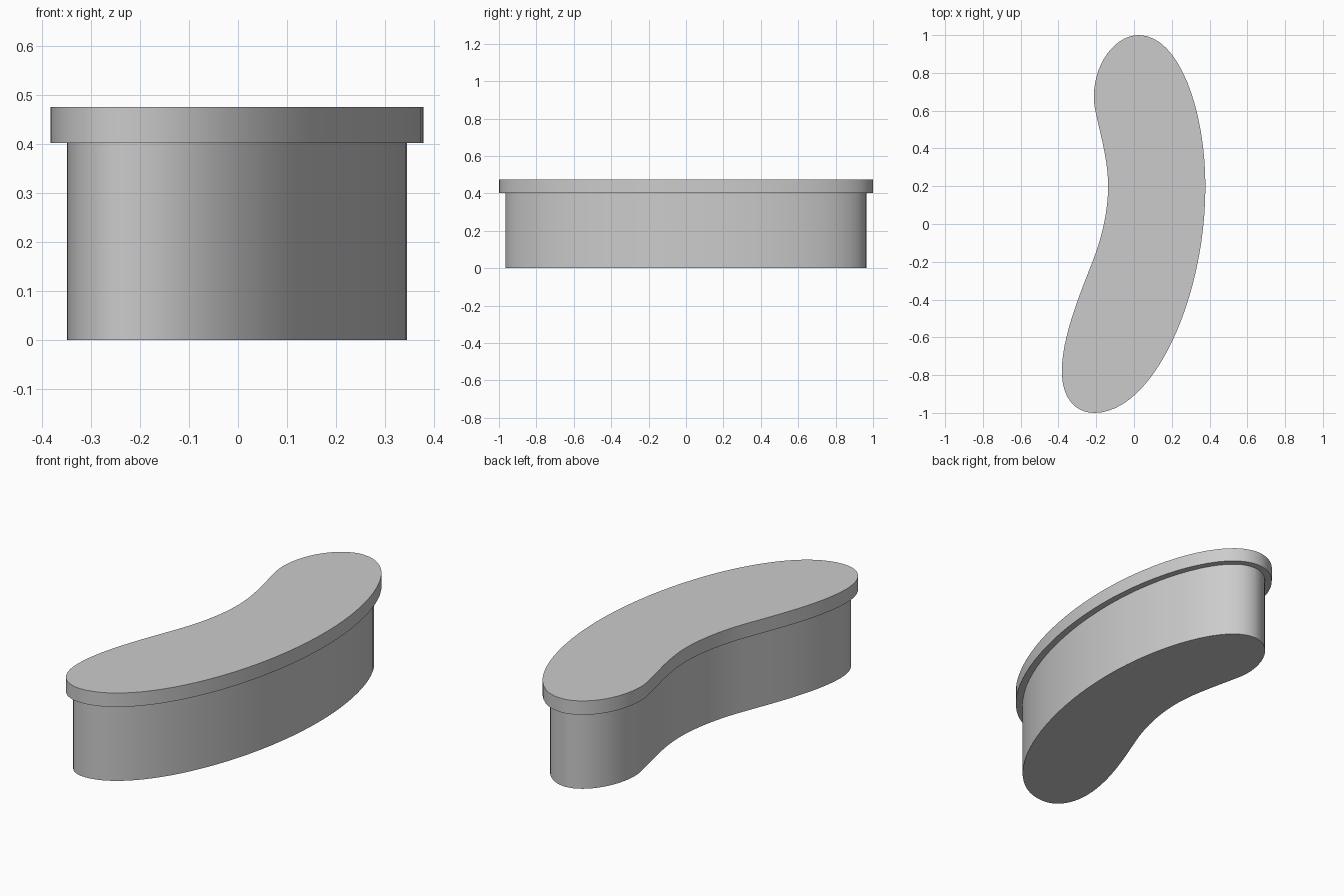
import bpy, bmesh, math
from mathutils import Vector
from mathutils.geometry import interpolate_bezier

if "Cube" in bpy.data.objects:
    bpy.data.objects.remove(bpy.data.objects["Cube"])

# Kidney outline: (anchor, handle out, handle into next anchor), clockwise from the top
SEGMENTS = [
    ((0.025, 1.0), (0.24, 1.0), (0.378, 0.60)),
    ((0.378, 0.2), (0.378, -0.4), (0.10, -1.0)),
    ((-0.21, -1.0), (-0.32, -1.0), (-0.382, -0.91)),
    ((-0.382, -0.78), (-0.382, -0.6), (-0.29, -0.38)),
    ((-0.22, -0.2), (-0.165, -0.06), (-0.137, 0.08)),
    ((-0.137, 0.2), (-0.137, 0.34), (-0.18, 0.48)),
    ((-0.2, 0.58), (-0.207, 0.61), (-0.213, 0.64)),
    ((-0.213, 0.67), (-0.213, 0.85), (-0.10, 1.0)),
]
STEPS = [16, 24, 12, 12, 10, 10, 4, 14]
OVERHANG = 0.034


def outline():
    pts = []
    for i, (a, h1, h2) in enumerate(SEGMENTS):
        b = SEGMENTS[(i + 1) % len(SEGMENTS)][0]
        curve = interpolate_bezier(*[Vector((*p, 0)) for p in (a, h1, h2, b)], STEPS[i] + 1)
        pts += curve[:-1]
    return pts


def inset(pts, d):
    out = []
    for i, p in enumerate(pts):
        t = (pts[(i + 1) % len(pts)] - pts[i - 1]).normalized()
        out.append(p + Vector((t.y, -t.x, 0)) * d)
    return out


# Basin: inset wall, step out to an overhanging rim slab, flat top
rim = outline()
wall = inset(rim, OVERHANG)
bm = bmesh.new()
rings = [[bm.verts.new((p.x, p.y, z)) for p in ring]
         for ring, z in ((wall, 0), (wall, 0.402), (rim, 0.402), (rim, 0.475))]
n = len(rim)
for lo, hi in zip(rings, rings[1:]):
    for i in range(n):
        j = (i + 1) % n
        bm.faces.new((lo[i], lo[j], hi[j], hi[i]))
bm.faces.new(rings[0])
bm.faces.new(rings[-1])
bmesh.ops.recalc_face_normals(bm, faces=bm.faces)
mesh = bpy.data.meshes.new("kidney_block")
bm.to_mesh(mesh)
bm.free()
obj = bpy.data.objects.new("kidney_block", mesh)
bpy.context.collection.objects.link(obj)
bpy.context.view_layer.objects.active = obj
obj.select_set(True)
bpy.ops.object.shade_smooth_by_angle(angle=math.radians(30))
